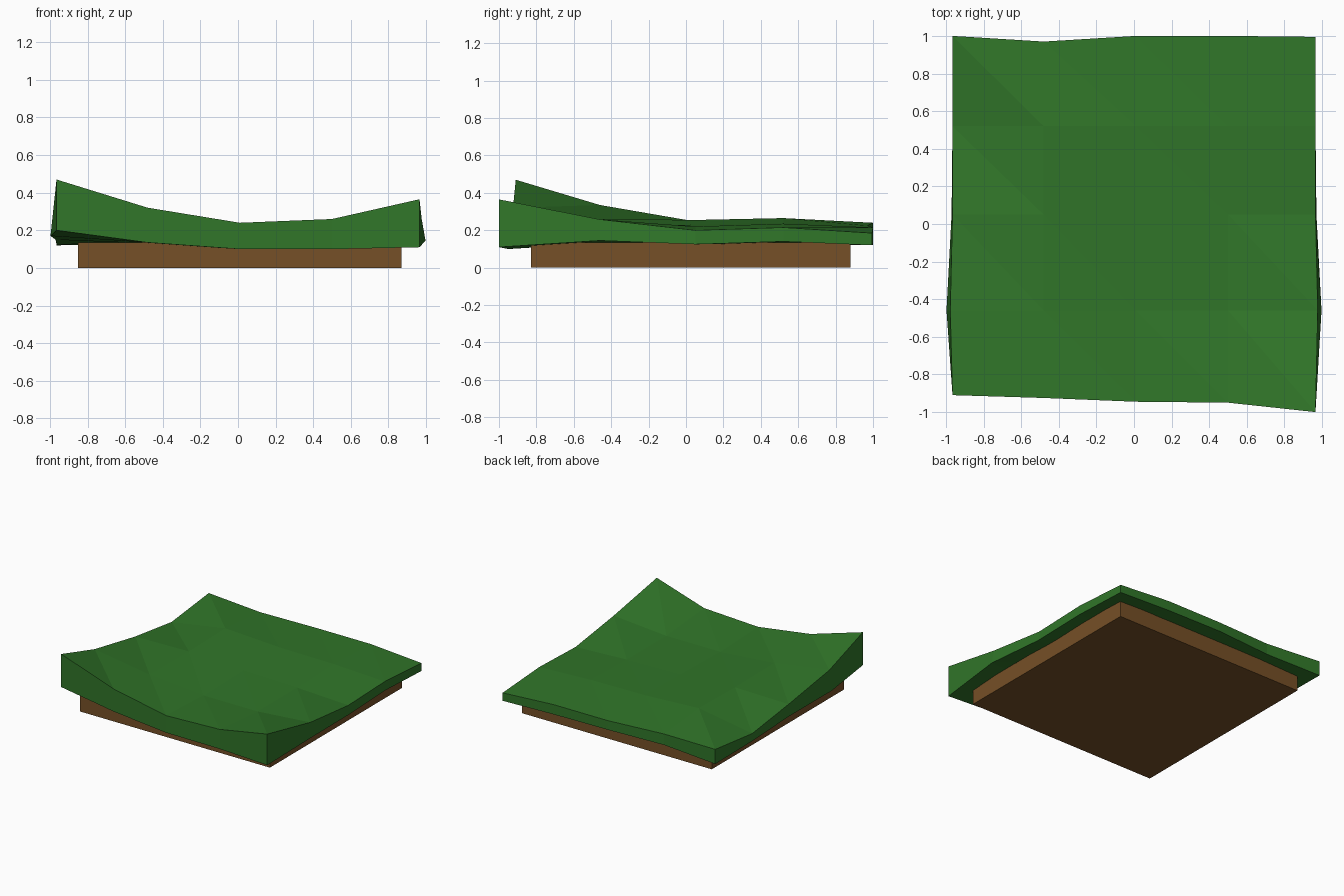
import bpy, bmesh

if "Cube" in bpy.data.objects:
    bpy.data.objects.remove(bpy.data.objects["Cube"])


def material(name, rgb):
    m = bpy.data.materials.new(name)
    m.diffuse_color = (*rgb, 1)
    m.use_nodes = True
    m.node_tree.nodes["Principled BSDF"].inputs["Base Color"].default_value = m.diffuse_color
    return m


def finish(name, bm, mat):
    bmesh.ops.recalc_face_normals(bm, faces=bm.faces)
    me = bpy.data.meshes.new(name)
    bm.to_mesh(me)
    bm.free()
    me.materials.append(mat)
    bpy.context.collection.objects.link(bpy.data.objects.new(name, me))


# Soil slab
bm = bmesh.new()
bmesh.ops.create_cube(bm, size=1)
for v in bm.verts:
    v.co = (0.01 + v.co.x * 1.72, 0.025 + v.co.y * 1.71, 0.135 * (v.co.z + 0.5))
finish("soil_slab", bm, material("soil", (0.18, 0.08, 0.02)))

# Uneven grass layer: 5 x 5 grid, heights listed row by row from front to back
xs = [-0.965, -0.48, 0.01, 0.5, 0.965]
front_y = [-0.91, -0.925, -0.945, -0.95, -1.0]
back_y = [1.0, 0.97, 1.0, 1.0, 0.995]
mid_y = [-0.46, 0.05, 0.52]
bulge = [0, 0.02, 0.005, 0, 0]          # sideways flare of the lower rim
top = [[0.47, 0.32, 0.24, 0.26, 0.365],
       [0.335, 0.26, 0.22, 0.22, 0.258],
       [0.247, 0.255, 0.23, 0.22, 0.2],
       [0.187, 0.265, 0.24, 0.235, 0.215],
       [0.24, 0.225, 0.215, 0.215, 0.185]]
low = [[0.2, 0.135, 0.1, 0.1, 0.11],
       [0.17, 0.13, 0.13, 0.13, 0.145],
       [0.15, 0.13, 0.13, 0.13, 0.125],
       [0.125, 0.13, 0.13, 0.13, 0.14],
       [0.12, 0.135, 0.14, 0.135, 0.12]]


def layer(bm, heights, flare):
    rows = []
    for j in range(5):
        row = []
        for i in range(5):
            y = front_y[i] if j == 0 else back_y[i] if j == 4 else mid_y[j - 1]
            side = (i == 4) - (i == 0)
            x = xs[i] + side * (0.012 * (j == 1) + flare * bulge[j])
            row.append(bm.verts.new((x, y, heights[j][i])))
        rows.append(row)
    for j in range(4):
        for i in range(4):
            a, b = rows[j][i], rows[j][i + 1]
            c, d = rows[j + 1][i + 1], rows[j + 1][i]
            bm.faces.new((a, b, d))
            bm.faces.new((b, c, d))
    return (rows[0] + [r[4] for r in rows[1:]] + rows[4][3::-1]
            + [rows[j][0] for j in (3, 2, 1)])


bm = bmesh.new()
upper = layer(bm, top, 0)
lower = layer(bm, low, 1)
for k in range(len(upper)):
    n = (k + 1) % len(upper)
    bm.faces.new((lower[k], lower[n], upper[n], upper[k]))
finish("grass_layer", bm, material("grass", (0.03, 0.18, 0.022)))
